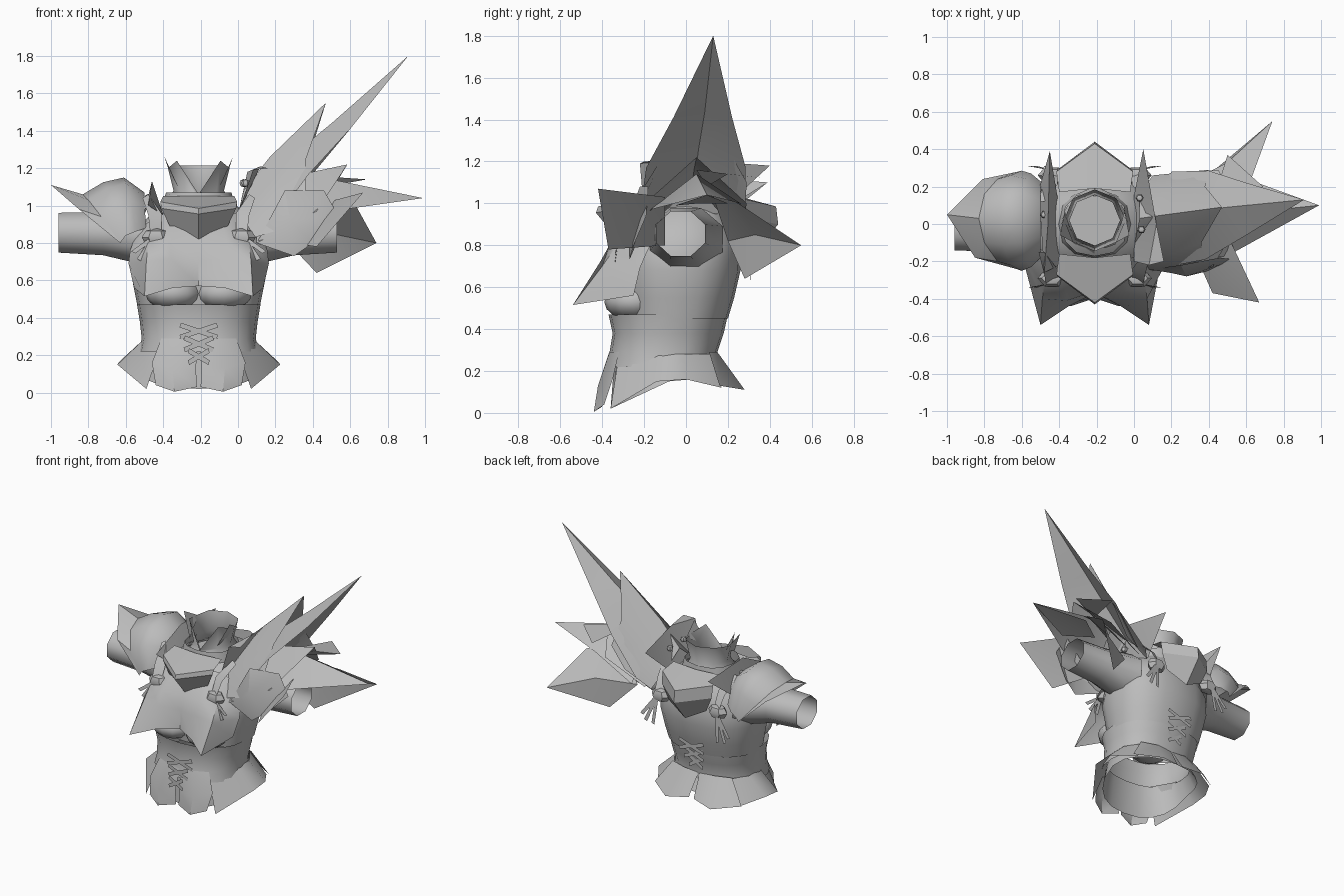
import bpy, bmesh, math
from mathutils import Vector

if "Cube" in bpy.data.objects:
    bpy.data.objects.remove(bpy.data.objects["Cube"])

CX = -0.21  # body centre line
steel = bpy.data.materials.new("grey_steel")
steel.diffuse_color = (0.5, 0.5, 0.5, 1)
steel.use_nodes = True
steel.node_tree.nodes["Principled BSDF"].inputs["Base Color"].default_value = steel.diffuse_color


def make(name, verts, faces, angle=40, mirror=False):
    """Mesh from points; mirror copies it across the body centre line."""
    bm = bmesh.new()
    vs = [bm.verts.new(v) for v in verts]
    for f in faces:
        bm.faces.new([vs[i] for i in f])
    if mirror:
        ms = [bm.verts.new((2 * CX - v[0], v[1], v[2])) for v in verts]
        for f in faces:
            bm.faces.new([ms[i] for i in reversed(f)])
    bmesh.ops.remove_doubles(bm, verts=bm.verts, dist=0.0005)
    bmesh.ops.recalc_face_normals(bm, faces=bm.faces)
    me = bpy.data.meshes.new(name)
    bm.to_mesh(me)
    bm.free()
    me.materials.append(steel)
    ob = bpy.data.objects.new(name, me)
    bpy.context.collection.objects.link(ob)
    bpy.ops.object.select_all(action='DESELECT')
    ob.select_set(True)
    bpy.context.view_layer.objects.active = ob
    bpy.ops.object.shade_smooth_by_angle(angle=math.radians(angle))
    return ob


def loft(name, rows, closed=True, angle=40, mirror=False):
    n = len(rows[0])
    faces = [(r * n + i, r * n + (i + 1) % n, (r + 1) * n + (i + 1) % n, (r + 1) * n + i)
             for r in range(len(rows) - 1) for i in range(n if closed else n - 1)]
    return make(name, [p for row in rows for p in row], faces, angle, mirror)


def oval(z, xh, yf, yb, n=20, power=0.85):
    pts = []
    for i in range(n):
        a = 2 * math.pi * i / n
        c, s = math.cos(a), math.sin(a)
        pts.append((CX + xh * math.copysign(abs(c) ** power, c),
                    (yf + yb) / 2 + (yb - yf) / 2 * math.copysign(abs(s) ** power, s), z))
    return pts


def ball(name, c, r, seg=12, rings=8, mirror=False):
    rows = [[(c[0] + r[0] * math.sin(t) * math.cos(2 * math.pi * i / seg),
              c[1] + r[1] * math.sin(t) * math.sin(2 * math.pi * i / seg),
              c[2] + r[2] * math.cos(t)) for i in range(seg)]
            for t in [math.pi * j / rings for j in range(rings + 1)]]
    return loft(name, rows, mirror=mirror)


def strip(name, a, b, w, side, mirror=False):
    """Flat strap from a to b, widened along side."""
    a, b, s = Vector(a), Vector(b), Vector(side).normalized() * w / 2
    return make(name, [a - s, a + s, b + s, b - s], [(0, 1, 2, 3)], mirror=mirror)


# Torso: corset and upper body shells, open at the waist
loft("corset", [oval(0.22, .32, -.38, .16), oval(.29, .305, -.365, .15),
                oval(.38, .315, -.35, .18), oval(.47, .33, -.37, .2)])
loft("upper_body", [oval(.45, .325, -.3, .2), oval(.55, .345, -.31, .23),
                    oval(.68, .37, -.33, .26), oval(.8, .365, -.31, .26),
                    oval(.9, .31, -.26, .23), oval(.98, .23, -.19, .18), oval(1.02, .17, -.13, .15)])
ball("bust", (CX + .135, -.25, .53), (.15, .14, .09), mirror=True)

# Flared chest plate with two projecting lower points
loft("chest_plate", [
    [(CX + x, y, z) for x, y, z in row] for row in (
        [(0, -.2, .97), (.1, -.2, .97), (.2, -.18, .96), (.3, -.13, .89)],
        [(0, -.27, .89), (.13, -.28, .89), (.25, -.25, .88), (.345, -.16, .82)],
        [(0, -.33, .8), (.15, -.36, .81), (.27, -.33, .8), (.367, -.19, .76)],
        [(0, -.36, .7), (.15, -.41, .72), (.28, -.4, .7), (.375, -.22, .69)],
        [(0, -.37, .57), (.14, -.44, .56), (.29, -.54, .515), (.345, -.25, .56)])],
     closed=False, mirror=True)

# Skirt panels: front, side and back on each half
loft("skirt_front", [[(CX + .005, -.37, .28), (CX + .1, -.365, .29), (CX + .2, -.32, .29)],
                     [(CX + .015, -.4, .13), (CX + .14, -.42, .13), (CX + .25, -.35, .16)],
                     [(CX + .01, -.4, .03), (CX + .13, -.44, .005), (CX + .23, -.39, .04)]],
     closed=False, mirror=True)
loft("skirt_side", [[(CX + .19, -.32, .28), (CX + .3, -.13, .28), (CX + .3, 0, .28), (CX + .22, .12, .28)],
                    [(CX + .28, -.36, .02), (CX + .435, -.14, .15), (CX + .43, 0, .16), (CX + .32, .17, .12)]],
     closed=False, mirror=True)
loft("skirt_back", [[(CX + .005, .15, .28), (CX + .12, .15, .29), (CX + .24, .11, .29)],
                    [(CX + .02, .24, .13), (CX + .18, .28, .11), (CX + .35, .16, .13)]],
     closed=False, mirror=True)
hem = [(x, y, .02 + .14 * min(1, max(0, (y + .36) / .3))) for x, y, z in oval(0, .33, -.36, .2)]
loft("skirt_lining", [oval(.27, .29, -.34, .14), hem])


# Sleeves: open eight-sided tubes
def sleeve(name, stations):
    loft(name, [[(x, y + ry * math.cos(math.pi * i / 4 + .39), z + rz * math.sin(math.pi * i / 4 + .39))
                 for i in range(8)] for x, y, z, ry, rz in stations], angle=60)


sleeve("left_sleeve", [(-.5, 0, .83, .19, .16), (-.72, -.02, .85, .14, .125), (-.96, -.025, .855, .125, .115)])
sleeve("right_sleeve", [(.08, 0, .83, .19, .16), (.3, -.02, .85, .14, .125), (.53, -.025, .855, .125, .115)])


# Neck collar: raised side points, dipped front, closed floor
def collar_ring(r, zs):
    return [(CX + r * math.sin(math.pi * i / 4), .02 + r * math.cos(math.pi * i / 4), zs[i]) for i in range(8)]


loft("neck_collar", [collar_ring(.18, [1.0] * 8), collar_ring(.135, [1.08, 1.08, 1.08, 1.07, 1.03, 1.07, 1.08, 1.08]),
                     collar_ring(.165, [1.215, 1.215, 1.2, 1.24, 1.06, 1.24, 1.2, 1.215])], angle=60)
make("collar_floor", collar_ring(.165, [1.0] * 8), [tuple(range(8))])
make("collar_point", [(CX + .16, .07, 1.19), (CX + .11, -.1, 1.1), (CX + .185, -.06, 1.265)], [(0, 1, 2)], mirror=True)
loft("collar_band", [oval(.98, .2, -.18, .18, 12), oval(1.07, .175, -.17, .17, 12)])

# Overhanging throat and back guards
for nm, s, o, zl, zb in (("throat_guard", -1, 0, .955, .8), ("back_guard", 1, .01, .9, .74)):
    loft(nm, [[(CX, s * .18 + o, 1.05), (CX + .19, s * .16 + o, 1.05)],
              [(CX, s * .42 + o, .985), (CX + .205, s * .27 + o, 1.02)],
              [(CX, s * .43 + o, zl), (CX + .2, s * .28 + o, zl + .03)],
              [(CX, s * .3 + o, zb), (CX + .15, s * .27 + o, zb + .08)]], closed=False, angle=25, mirror=True)

# Standing fins beside the neck, with studs
make("left_fin", [(-.4, -.22, .95), (-.48, -.26, 1.0), (-.46, 0, 1.13), (-.45, .39, 1.1), (-.41, .15, .95), (-.51, .18, .93)],
     [(0, 1, 2, 4), (2, 3, 4), (2, 3, 5), (1, 2, 5)], angle=20)
make("right_fin", [(0, -.2, .96), (.08, -.22, 1.19), (.12, .0, 1.21), (.05, .4, 1.18), (.0, .15, .95), (.16, -.2, 1.2)],
     [(0, 1, 2, 4), (2, 3, 4), (1, 5, 2)], angle=20)
for i, (x, y, z) in enumerate([(.04, -.03, 1.12), (.03, .14, 1.12), (.07, -.02, 1.06), (-.48, .05, 1.04)]):
    ball("fin_stud_%d" % i, (x, y, z), (.022, .022, .022), seg=6, rings=4)

# Left shoulder: rounded cap over the sleeve with a pointed rim
rim = [(-.63, -.24, .8), (-.73, -.2, .94), (-.8, -.1, 1.03), (-.83, .03, 1.06), (-.8, .16, 1.03), (-.73, .24, .94), (-.62, .28, .81)]
loft("left_pauldron", [
    rim,
    [(-.6, -.25, .84), (-.66, -.22, .99), (-.7, -.11, 1.09), (-.72, .03, 1.125), (-.7, .17, 1.09), (-.66, .26, .99), (-.6, .285, .84)],
    [(-.55, -.23, .86), (-.57, -.2, 1.02), (-.6, -.1, 1.12), (-.61, .03, 1.15), (-.6, .16, 1.12), (-.57, .24, 1.02), (-.55, .27, .86)],
    [(-.49, -.17, .88), (-.5, -.14, 1.0), (-.5, -.07, 1.05), (-.5, .03, 1.07), (-.5, .13, 1.05), (-.5, .19, 1.0), (-.49, .22, .88)]],
    closed=False, angle=60)
make("left_pauldron_rim", rim + [(-.85, -.18, .98), (-1.0, .05, 1.11), (-.81, .24, .99)],
     [(0, 1, 7), (1, 2, 7), (2, 3, 8, 7), (3, 4, 9, 8), (4, 5, 9), (5, 6, 9)], angle=35)


# Right shoulder: stacked blades, each a folded roof
def blade(name, tip, ridge, front, back):
    make(name, [tip, ridge, front, back], [(0, 1, 2), (0, 3, 1)], angle=50)


loft("spike_base", [[(.06, -.24, .82), (.0, -.12, .95), (.03, .03, 1.08), (.03, .16, 1.0), (.1, .26, .85)],
                    [(.25, -.27, .88), (.2, -.16, 1.08), (.17, .05, 1.26), (.22, .2, 1.12), (.3, .28, .95)],
                    [(.36, -.2, 1.08), (.36, -.1, 1.24), (.47, .09, 1.55), (.38, .2, 1.26), (.4, .29, 1.1)]],
     closed=False, angle=50)
loft("great_spike", [[(.12, -.24, .82), (.1, .04, 1.1), (.2, .28, .9)],
                     [(.38, -.19, 1.17), (.28, .06, 1.26), (.4, .285, 1.17)],
                     [(.6, -.06, 1.41), (.5, .09, 1.44), (.6, .22, 1.41)],
                     [(.91, .13, 1.8)] * 3], closed=False, angle=50)
loft("middle_blade", [[(.1, -.25, .8), (.1, .03, 1.1), (.15, .26, .85)],
                      [(.42, -.23, .97), (.35, .04, 1.17), (.45, .29, 1.0)],
                      [(.585, .05, 1.22)] * 3], closed=False, angle=50)
loft("side_spike", [[(.2, -.22, .85), (.25, .05, 1.12), (.25, .27, .85)],
                    [(.5, -.17, .97), (.5, .05, 1.14), (.55, .26, 1.0)],
                    [(.99, .1, 1.04)] * 3], closed=False, angle=50)
blade("side_spike_lower", (.99, .1, 1.04), (.4, .06, 1.0), (.6, -.05, .99), (.6, .2, 1.0))
blade("rear_upper_wing", (.69, .2, 1.14), (.4, .05, 1.16), (.35, .1, 1.08), (.5, .37, 1.12))
make("front_shoulder_plate", [(.1, -.24, .8), (.3, -.27, .73), (.4, -.25, .8), (.54, -.19, .94), (.46, -.18, 1.08), (.25, -.22, 1.08), (.28, -.28, .92)],
     [(0, 1, 6), (1, 2, 6), (2, 3, 6), (3, 4, 6), (4, 5, 6), (5, 0, 6)], angle=30)
make("front_wing", [(.67, -.42, 1.07), (.42, -.37, .78), (.3, -.1, .8), (.52, -.1, 1.03), (.52, -.26, .97)],
     [(0, 1, 4), (1, 2, 4), (2, 3, 4), (3, 0, 4)], angle=30)
make("rear_wing", [(.74, .55, .8), (.42, .28, .64), (.25, .2, .82), (.45, .12, 1.06), (.63, .25, 1.0), (.5, .33, .85)],
     [(0, 1, 5), (1, 2, 5), (2, 3, 5), (3, 4, 5), (4, 0, 5)], angle=30)

# Shoulder straps, knots and tassels, front and back
for nm, y, s, drop in (("front", -.29, -1, 0), ("back", .26, 1, .07)):
    loft(nm + "_strap", [[(CX + .2, y, .86), (CX + .26, y + s * .03, .86)],
                         [(CX + .2, y - s * .05, .96), (CX + .27, y - s * .02, .95)],
                         [(CX + .27, y - s * .14, 1.06), (CX + .3, y - s * .14, 1.04)]],
         closed=False, mirror=True)
    ball(nm + "_knot", (CX + .23, y, .83), (.075, .05, .05), seg=6, rings=4, mirror=True)
    for i, (dx, dz) in enumerate([(.26, .7), (.32, .71), (.35, .75)]):
        strip("%s_tassel_%d" % (nm, i), (CX + .24, y + s * .03, .83), (CX + dx, y + s * .05, dz - drop), .025, (1, 0, .5), True)

# Crossed lacing on front and back, narrowing downward
for nm, ys, z0 in (("front", (-.418, -.392, -.372), .16), ("back", (.185, .21, .24), .34)):
    for i in range(3):
        z, w = z0 + i * .068, .055 + .022 * i
        strip("%s_lace_%d" % (nm, i), (CX - w, ys[i], z), (CX + w, ys[i], z + .065), .026, (-.3, 0, 1), True)
